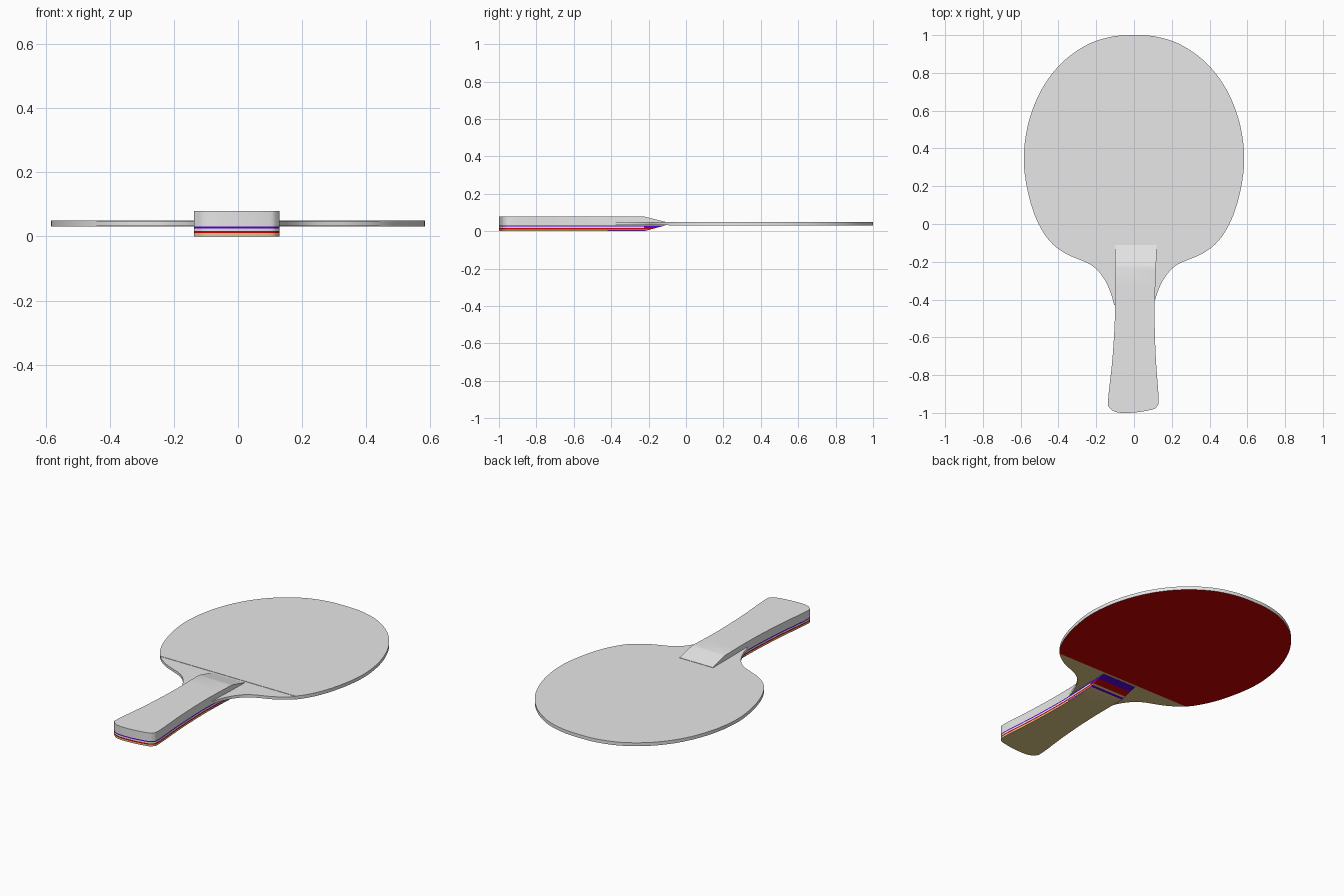
import bpy
import bmesh
from mathutils import Vector

default = bpy.data.objects.get("Cube")
if default:
    bpy.data.objects.remove(default, do_unlink=True)


def material(name, rgb):
    mat = bpy.data.materials.new(name)
    mat.use_nodes = True
    mat.diffuse_color = (*rgb, 1)
    mat.node_tree.nodes["Principled BSDF"].inputs["Base Color"].default_value = (*rgb, 1)
    return mat


MATERIALS = [
    material("pale grey", (0.8, 0.8, 0.8)),
    material("tan wood", (0.75, 0.58, 0.25)),
    material("red", (0.6, 0, 0)),
    material("purple", (0.09, 0, 0.62)),
]
GREY, TAN, RED, PURPLE = range(len(MATERIALS))


def spline(points, steps=6):
    """Smooth open curve through the points."""
    pts = [Vector(p) for p in [points[0], *points, points[-1]]]
    out = []
    for a, b, c, d in zip(pts, pts[1:], pts[2:], pts[3:]):
        for i in range(steps):
            t = i / steps
            out.append(0.5 * (2 * b + (c - a) * t + (2 * a - 5 * b + 4 * c - d) * t**2
                              + (3 * b - a - 3 * c + d) * t**3))
    return out + [pts[-1]]


def prism(outline, low, high):
    bm = bmesh.new()
    base = bm.faces.new([bm.verts.new((p.x, p.y, low)) for p in outline])
    top = bmesh.ops.extrude_face_region(bm, geom=[base])["geom"]
    for v in top:
        if isinstance(v, bmesh.types.BMVert):
            v.co.z = high
    bmesh.ops.recalc_face_normals(bm, faces=bm.faces[:])
    return bm


def cut(bm, co, normal, discard=False):
    """Slice the mesh; optionally drop the outer half and cap the cut."""
    res = bmesh.ops.bisect_plane(bm, geom=bm.verts[:] + bm.edges[:] + bm.faces[:], dist=1e-5,
                                 plane_co=co, plane_no=normal, clear_outer=discard)
    if discard:
        edges = [g for g in res["geom_cut"] if isinstance(g, bmesh.types.BMEdge)]
        bmesh.ops.contextual_create(bm, geom=edges)


def finish(bm, name, colour_rule):
    bmesh.ops.recalc_face_normals(bm, faces=bm.faces[:])
    bm.normal_update()
    for f in bm.faces:
        f.material_index = colour_rule(f)
    mesh = bpy.data.meshes.new(name)
    bm.to_mesh(mesh)
    bm.free()
    for mat in MATERIALS:
        mesh.materials.append(mat)
    obj = bpy.data.objects.new(name, mesh)
    bpy.context.collection.objects.link(obj)
    bpy.ops.object.select_all(action="DESELECT")
    obj.select_set(True)
    bpy.context.view_layer.objects.active = obj
    bpy.ops.object.shade_smooth_by_angle(angle=0.5)


# Blade outline: right half from the crown to the neck, mirrored
half = [(0.12, 0.991), (0.25, 0.948), (0.38, 0.855), (0.485, 0.72), (0.555, 0.55),
        (0.583, 0.37), (0.57, 0.21), (0.525, 0.045), (0.455, -0.08), (0.365, -0.155),
        (0.23, -0.215), (0.165, -0.28), (0.125, -0.36), (0.105, -0.43)]
blade = spline([(-x, y) for x, y in reversed(half)] + [(0, 1)] + half)
RUBBER_EDGE = (0, -0.094, 0)


def underside(colour):
    return lambda f: colour if f.normal.z < -0.5 else GREY


# Rubber-covered hitting area
bm = prism(blade, 0.03, 0.05)
cut(bm, RUBBER_EDGE, (0, -1, 0), discard=True)
finish(bm, "rubber_face", underside(RED))

# Bare wooden neck between rubber and handle
bm = prism(blade, 0.032, 0.048)
cut(bm, RUBBER_EDGE, (0, 1, 0), discard=True)
finish(bm, "blade_neck", underside(TAN))

# Flared handle with rounded butt and wedge-shaped front
TIP, SLOPE, COLLAR = -0.11, -0.225, -0.42
handle = spline([(-0.1, TIP), (-0.1, SLOPE), (-0.1, -0.46), (-0.113, -0.7), (-0.137, -0.93),
                 (-0.127, -0.975), (-0.085, -0.998), (0, -0.998), (0.085, -0.985),
                 (0.12, -0.968), (0.13, -0.92), (0.115, -0.7), (0.109, -0.46),
                 (0.117, SLOPE), (0.12, TIP)])
bm = prism(handle, 0, 0.079)
cut(bm, (0, SLOPE, 0), (0, 1, 0))
for v in bm.verts:
    t = max(0, (v.co.y - SLOPE) / (TIP - SLOPE))
    v.co.z += ((0.05 if v.co.z > 0.04 else 0.031) - v.co.z) * t

# Coloured veneer layers along the grip, the collar and the wedge, and bands beneath the wedge
GRIP = [(0.01, TAN), (0.017, RED), (0.025, GREY), (0.031, PURPLE)]
NECK = [(0.003, TAN), (0.006, PURPLE), (0.01, TAN), (0.017, RED), (0.025, GREY), (0.031, PURPLE)]
WEDGE = [(0.003, TAN), (0.006, PURPLE), (0.01, TAN), (0.02, RED), (0.031, PURPLE)]
BANDS = [(-0.22, TAN), (-0.206, PURPLE), (-0.193, TAN), (-0.152, RED), (TIP, PURPLE)]
for z in sorted({z for z, _ in GRIP + NECK + WEDGE}):
    cut(bm, (0, 0, z), (0, 0, 1))
for y in [COLLAR] + [y for y, _ in BANDS[:-1]]:
    cut(bm, (0, y, 0), (0, 1, 0))


def handle_colour(f):
    c = f.calc_center_median()
    if f.normal.z < -0.5:
        return next((m for y, m in BANDS if c.y < y), PURPLE)
    layers = GRIP if c.y < COLLAR else NECK if c.y < SLOPE else WEDGE
    return next((m for z, m in layers if c.z < z), GREY)


finish(bm, "handle", handle_colour)
